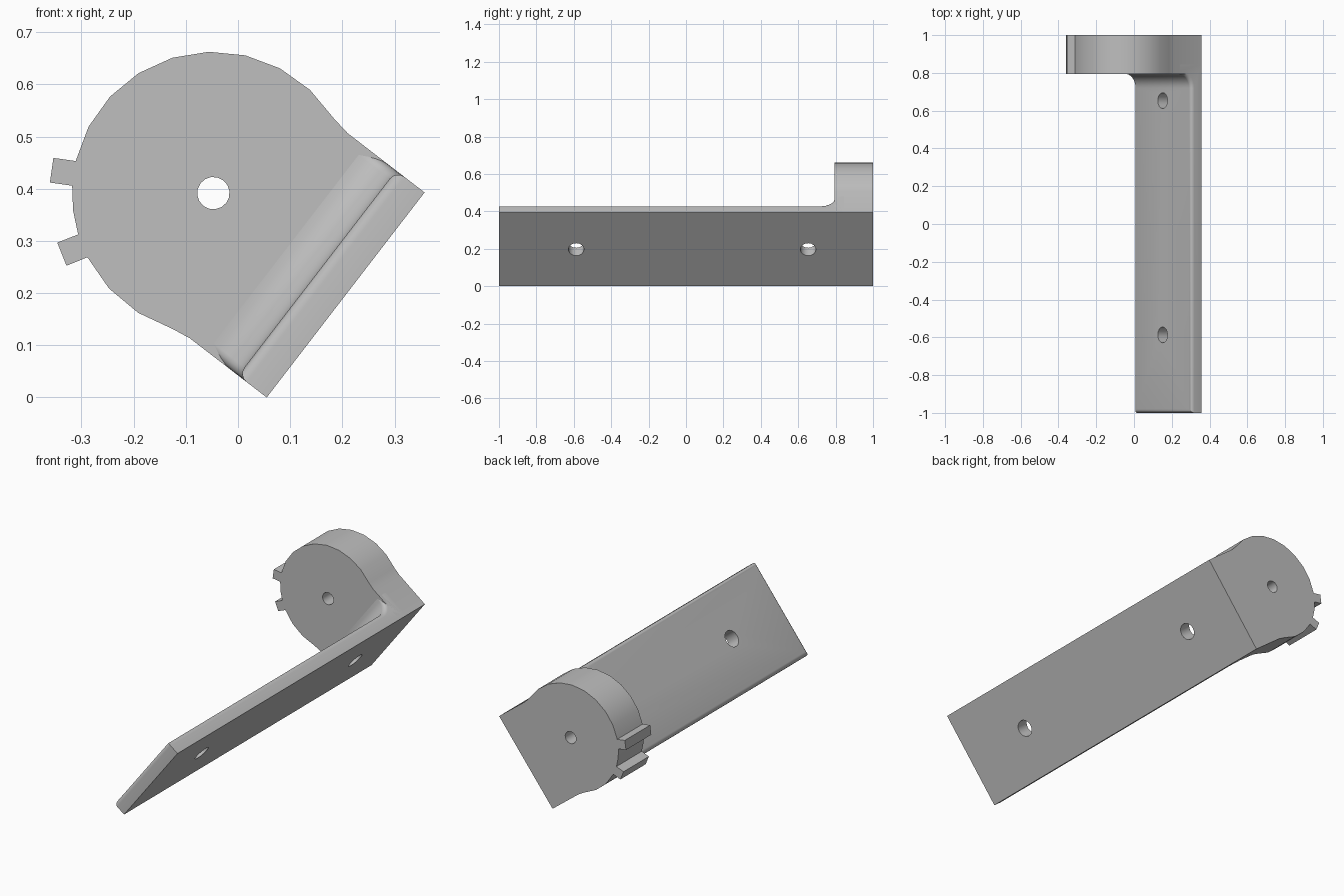
import bpy, bmesh
from math import radians, sin, cos, pi
from mathutils import Matrix, Vector

if "Cube" in bpy.data.objects:
    bpy.data.objects.remove(bpy.data.objects["Cube"])

WIDTH, THICK, FILLET, ROUND = 0.496, 0.069, 0.075, 0.02
EAR_FRONT = 0.795
TILT = Matrix.Translation((0.055, 0, 0)) @ Matrix.Rotation(radians(-52.4), 4, 'Y')

grey = bpy.data.materials.new("light grey")
grey.use_nodes = True
grey.diffuse_color = (0.52, 0.52, 0.52, 1)
grey.node_tree.nodes["Principled BSDF"].inputs["Base Color"].default_value = grey.diffuse_color


def prism(points, depth):
    """Extrude a closed outline along a depth vector."""
    bm = bmesh.new()
    face = bm.faces.new([bm.verts.new(p) for p in points])
    grown = bmesh.ops.extrude_face_region(bm, geom=[face], use_keep_orig=True)["geom"]
    bmesh.ops.translate(bm, vec=depth, verts=[g for g in grown if isinstance(g, bmesh.types.BMVert)])
    bmesh.ops.recalc_face_normals(bm, faces=bm.faces)
    return bm


def make_object(name, bm):
    bm.transform(TILT)
    mesh = bpy.data.meshes.new(name)
    bm.to_mesh(mesh)
    bm.free()
    mesh.materials.append(grey)
    obj = bpy.data.objects.new(name, mesh)
    bpy.context.collection.objects.link(obj)
    return obj


def drill(obj, centre, radius, turn):
    """Cut a round hole; the cutter is removed afterwards."""
    bm = bmesh.new()
    bmesh.ops.create_cone(bm, cap_ends=True, segments=16, radius1=radius, radius2=radius,
                          depth=0.6, matrix=Matrix.Translation(centre) @ turn)
    cutter = make_object("hole_cutter", bm)
    cutter.hide_render = True
    bpy.context.view_layer.objects.active = obj
    mod = obj.modifiers.new("hole", 'BOOLEAN')
    mod.operation, mod.solver, mod.object = 'DIFFERENCE', 'EXACT', cutter
    bpy.ops.object.modifier_apply(modifier=mod.name)
    bpy.data.objects.remove(cutter)


# Long mounting plate with a curved inside corner running up to the ear
side = [(-1, 0), (-1, THICK)]
for i in range(9):
    a = i / 8 * pi / 2
    side.append((EAR_FRONT - FILLET + FILLET * sin(a), THICK + FILLET * (1 - cos(a))))
back = EAR_FRONT + 0.05
side += [(back, side[-1][1]), (back, 0)]
bm = prism([(0, y, z) for y, z in side], Vector((WIDTH, 0, 0)))


def is_top_edge(edge):
    a, b = (v.co for v in edge.verts)
    high = min(a.z, b.z) > THICK - 0.001 and max(a.y, b.y) < EAR_FRONT + 0.001
    along_side = abs(a.x - b.x) < 0.001
    return high and (along_side or max(a.y, b.y) < -0.99)


bmesh.ops.bevel(bm, geom=[e for e in bm.edges if is_top_edge(e)], offset=ROUND,
                segments=4, profile=0.5, affect='EDGES', clamp_overlap=True)
plate = make_object("mounting_plate", bm)
for y in (-0.587, 0.653):
    drill(plate, (WIDTH / 2, y, 0), 0.042, Matrix.Identity(4))

# Round ear with a flared neck and two small locating tabs
cx, cz, R, TAB = WIDTH / 2, 0.32, 0.271, 0.314


def polar(degrees, r=R):
    return (cx + r * cos(radians(degrees)), cz + r * sin(radians(degrees)))


neck = [(WIDTH, 0), (WIDTH, 0.186), (WIDTH + 0.006, 0.223)]
outline = neck + [polar(-5.5 + 15 * i) for i in range(9)]
outline += [polar(115.2, TAB), polar(123.9, TAB)]
outline += [polar(124.6), polar(134.6), polar(144.6)]
outline += [polar(145.2, TAB), polar(153.9, TAB)]
outline += [polar(154.6), polar(170), polar(185.5)]
outline += [(WIDTH - x, z) for x, z in reversed(neck)]
ear = make_object("round_ear", prism([(x, EAR_FRONT, z) for x, z in outline],
                                     Vector((0, 1 - EAR_FRONT, 0))))
drill(ear, (cx, 0.9, cz), 0.031, Matrix.Rotation(pi / 2, 4, 'X'))

# Smooth curves, sharp corners
bpy.ops.object.select_all(action='DESELECT')
for obj in (plate, ear):
    obj.select_set(True)
bpy.context.view_layer.objects.active = plate
bpy.ops.object.shade_smooth_by_angle(angle=radians(30))
